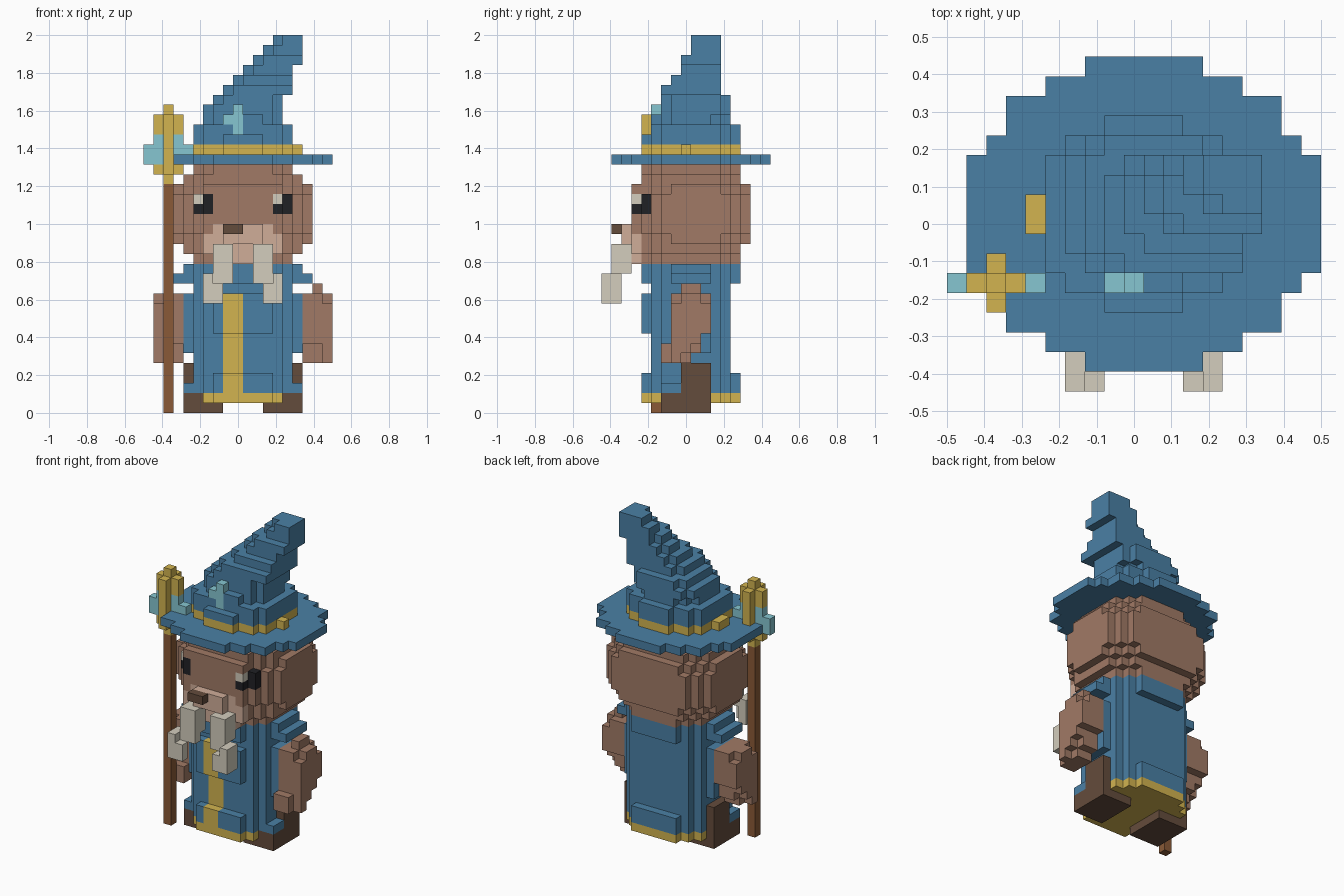
import bpy, bmesh
from mathutils import Vector

if "Cube" in bpy.data.objects:
    bpy.data.objects.remove(bpy.data.objects["Cube"], do_unlink=True)

U = 2 / 38                       # size of one block
ORIGIN = Vector((-9.5, -8.5, 0))  # block grid corner
blocks = {}                      # (x, y, z) -> part name
parts = {}                       # part name -> colour name


def linear(hexa):
    out = []
    for i in (0, 2, 4):
        c = int(hexa[i:i + 2], 16) / 255
        out.append(c / 12.92 if c <= 0.04045 else ((c + 0.055) / 1.055) ** 2.4)
    return (*out, 1)


def make_material(name, hexa):
    m = bpy.data.materials.new(name)
    m.use_nodes = True
    m.diffuse_color = linear(hexa)
    m.node_tree.nodes["Principled BSDF"].inputs["Base Color"].default_value = linear(hexa)
    return m


MATS = {n: make_material(n, h) for n, h in {
    "cloth_blue": "4A80A5", "skin_brown": "A17A66", "muzzle_tan": "D0AD99",
    "beard_grey": "D3CDBD", "trim_gold": "D2B450", "crystal_teal": "86C6D1",
    "boot_brown": "644C3C", "wood_brown": "8A5A37", "eye_black": "202125"}.items()}


def fill(part, colour, x0, x1, y0, y1, z0, z1, cut=()):
    """Block slab; cut lists the x inset of each row from the front and back."""
    parts[part] = colour
    for y in range(y0, y1):
        d = min(y - y0, y1 - 1 - y)
        c = cut[d] if d < len(cut) else 0
        for x in range(x0 + c, x1 - c):
            for z in range(z0, z1):
                blocks[x, y, z] = part


# Robe: flared hem, waist, chest and shoulders
fill("robe_hem", "trim_gold", 5, 15, 4, 14, 1, 2, (2, 1))
fill("robe", "cloth_blue", 5, 15, 4, 14, 2, 4, (2, 1))
fill("robe", "cloth_blue", 4, 16, 6, 8, 2, 3)
fill("robe", "cloth_blue", 5, 15, 5, 13, 4, 6, (1,))
fill("robe", "cloth_blue", 4, 16, 5, 13, 6, 12, (2, 1))
fill("robe", "cloth_blue", 7, 13, 4, 5, 8, 12)
fill("robe", "cloth_blue", 5, 15, 5, 13, 12, 13, (1,))
fill("collar", "cloth_blue", 4, 16, 4, 14, 13, 15, (3, 2, 1))
fill("collar", "cloth_blue", 3, 17, 7, 11, 13, 14)

# Gold stripe along the frontmost blocks of the robe
for z in range(2, 12):
    for x in (8, 9):
        y = min(y for y in range(17) if (x, y, z) in blocks)
        fill("robe_stripe", "trim_gold", x, x + 1, y, y + 1, z, z + 1)

# Boots with a raised outer shaft
for name, x0, shaft, side in (("right_boot", 4, 4, 4), ("left_boot", 12, 15, 14)):
    fill(name, "boot_brown", x0, x0 + 4, 6, 11, 0, 1)
    fill(name, "boot_brown", side, side + 2, 6, 11, 1, 2)
    fill(name, "boot_brown", shaft, shaft + 1, 8, 11, 1, 5)

# Arms: a narrower plate on the outside, hands reaching forward
for name, inner, outer in (("right_arm", 2, 1), ("left_arm", 16, 18)):
    for z0, z1, y0, y1, trim in ((11, 12, 7, 11, 1), (8, 11, 7, 11, 0),
                                 (7, 8, 7, 10, 0), (6, 7, 6, 10, 1), (5, 6, 6, 9, 1)):
        fill(name, "skin_brown", inner, inner + 2, y0, y1, z0, z1)
        fill(name, "skin_brown", outer, outer + 1, y0 + trim, y1 - trim, z0, z1)
fill("left_arm", "skin_brown", 17, 18, 8, 10, 12, 13)

# Head with a flat face plate in front
fill("head", "skin_brown", 5, 15, 4, 14, 15, 16, (2, 1))
fill("head", "skin_brown", 4, 16, 4, 14, 16, 17, (2, 1))
fill("head", "skin_brown", 3, 17, 4, 15, 17, 23, (3, 2, 1))
fill("head", "skin_brown", 3, 17, 4, 15, 18, 22, (2, 1))
fill("head", "skin_brown", 6, 14, 3, 4, 17, 23)
fill("head", "skin_brown", 4, 16, 4, 14, 23, 24, (2, 1))
fill("head", "skin_brown", 5, 15, 4, 14, 24, 25, (2, 1))

# Muzzle and nose
fill("muzzle", "muzzle_tan", 7, 13, 3, 4, 15, 16)
fill("muzzle", "muzzle_tan", 6, 14, 3, 4, 16, 18)
fill("muzzle", "muzzle_tan", 7, 13, 3, 4, 18, 19)
fill("muzzle", "muzzle_tan", 8, 12, 2, 3, 17, 19)
fill("nose", "boot_brown", 8, 10, 1, 2, 18, 19)

# Eyes wrap the edge of the face plate, each with a pale highlight block
fill("right_eye", "eye_black", 6, 7, 3, 4, 20, 22)
fill("right_eye", "eye_black", 5, 6, 4, 5, 20, 21)
fill("right_eye_highlight", "beard_grey", 5, 6, 4, 5, 21, 22)
fill("left_eye", "eye_black", 14, 15, 4, 5, 20, 22)
fill("left_eye", "eye_black", 13, 14, 3, 4, 20, 21)
fill("left_eye_highlight", "beard_grey", 13, 14, 3, 4, 21, 22)

# Two drooping moustache strands
for name, upper, lower, tip in (("right_moustache", 7, 6, 6), ("left_moustache", 11, 12, 13)):
    fill(name, "beard_grey", upper, upper + 2, 1, 3, 14, 17)
    fill(name, "beard_grey", upper, upper + 2, 1, 2, 13, 14)
    fill(name, "beard_grey", lower, lower + 2, 0, 1, 11, 13)
    fill(name, "beard_grey", tip, tip + 1, 0, 2, 11, 14)

# Hat: brim, band and lower cone
fill("hat_brim", "cloth_blue", 1, 19, 1, 17, 25, 26, (6, 4, 2, 2, 1))
fill("hat_band", "trim_gold", 5, 15, 4, 14, 26, 27, (3, 1))
fill("hat_band", "trim_gold", 4, 5, 8, 10, 26, 27)
fill("hat_band", "trim_gold", 15, 16, 8, 9, 26, 27)
fill("hat_cone", "cloth_blue", 5, 15, 4, 14, 27, 28, (3, 1))
fill("hat_cone", "cloth_blue", 5, 15, 5, 13, 28, 29, (1,))
fill("hat_cone", "cloth_blue", 8, 12, 13, 14, 28, 29)
fill("hat_cone", "cloth_blue", 6, 14, 5, 13, 29, 30, (2, 1))
fill("hat_cone", "cloth_blue", 6, 14, 6, 13, 30, 31, (1,))
fill("hat_cone", "cloth_blue", 7, 14, 6, 13, 31, 32, (1,))

# Bent upper cone: each layer leans left, with its right edge narrowed
for z, x0, x1, y0, y1, back in (
        (32, 8, 15, 6, 12, 1), (33, 9, 15, 7, 12, 1), (34, 10, 15, 8, 12, 1),
        (35, 11, 16, 8, 12, 1), (36, 12, 16, 9, 12, 0), (37, 13, 16, 9, 12, 0)):
    fill("hat_cone", "cloth_blue", x0 + 1, x1, y0, y1, z, z + 1)
    fill("hat_cone", "cloth_blue", x0, x0 + 1, y0 + 1, y1 - back, z, z + 1)
fill("hat_gem", "crystal_teal", 9, 10, 5, 6, 28, 31)
fill("hat_gem", "crystal_teal", 8, 9, 5, 6, 29, 30)

# Staff: wooden pole, gold prongs and side crystals
fill("staff_pole", "wood_brown", 2, 3, 5, 6, 0, 23)
fill("staff_crystal", "crystal_teal", 1, 4, 5, 6, 25, 28)
fill("staff_crystal", "crystal_teal", 0, 1, 5, 6, 25, 27)
fill("staff_crystal", "crystal_teal", 4, 5, 5, 6, 26, 27)
fill("staff_head", "trim_gold", 2, 3, 5, 6, 23, 31)
fill("staff_head", "trim_gold", 1, 4, 5, 6, 24, 25)
fill("staff_head", "trim_gold", 1, 4, 5, 6, 28, 30)
fill("staff_head", "trim_gold", 2, 3, 4, 7, 24, 30)


def build(part):
    """Mesh the exposed block faces of one part."""
    bm = bmesh.new()
    for cell in [c for c, p in blocks.items() if p == part]:
        for axis in range(3):
            for sign in (-1, 1):
                n = Vector((0, 0, 0))
                n[axis] = sign
                if tuple(int(a + b) for a, b in zip(cell, n)) in blocks:
                    continue
                u = Vector((0, 0, 0))
                u[(axis + 1) % 3] = 0.5
                v = n.cross(u)
                mid = Vector(cell) + Vector((0.5, 0.5, 0.5)) + n / 2 + ORIGIN
                bm.faces.new([bm.verts.new((mid + o) * U)
                              for o in (-u - v, u - v, u + v, v - u)])
    bmesh.ops.remove_doubles(bm, verts=bm.verts[:], dist=U / 100)
    mesh = bpy.data.meshes.new(part)
    bm.to_mesh(mesh)
    bm.free()
    mesh.materials.append(MATS[parts[part]])
    bpy.context.collection.objects.link(bpy.data.objects.new(part, mesh))


for part in parts:
    build(part)
